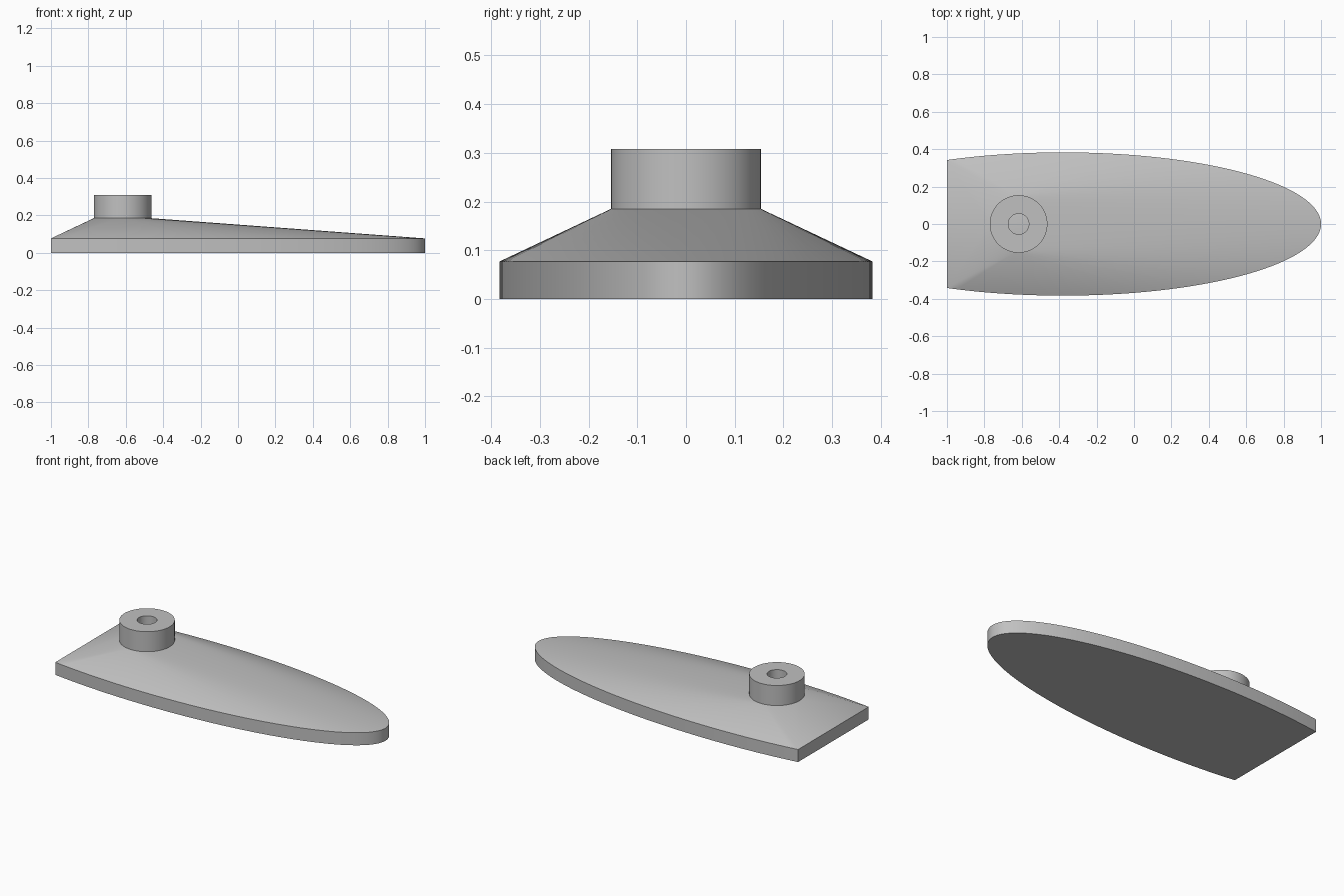
import bpy
import bmesh
from math import acos, cos, sin, pi, radians

cube = bpy.data.objects.get("Cube")
if cube:
    bpy.data.objects.remove(cube, do_unlink=True)

# Main dimensions
OVAL_X, OVAL_A, OVAL_B = -0.38, 1.38, 0.383
BACK_X = -1.0
EDGE_Z, SHOULDER_Z, TOP_Z = 0.077, 0.185, 0.308
BOSS_X, BOSS_R, HOLE_R = -0.617, 0.154, 0.055
SEGMENTS = 96

grey = bpy.data.materials.new("plain_grey")
grey.use_nodes = True
colour = (0.53, 0.53, 0.53, 1.0)
grey.diffuse_color = colour
grey.node_tree.nodes["Principled BSDF"].inputs["Base Color"].default_value = colour


def finish(name, bm):
    """Turn a bmesh into a shaded object."""
    bmesh.ops.recalc_face_normals(bm, faces=bm.faces)
    mesh = bpy.data.meshes.new(name)
    bm.to_mesh(mesh)
    bm.free()
    mesh.materials.append(grey)
    obj = bpy.data.objects.new(name, mesh)
    bpy.context.collection.objects.link(obj)
    bpy.ops.object.select_all(action="DESELECT")
    obj.select_set(True)
    bpy.context.view_layer.objects.active = obj
    bpy.ops.object.shade_smooth_by_angle(angle=radians(30))
    return obj


def circle(radius, z):
    return [(BOSS_X + radius * cos(2 * pi * i / SEGMENTS),
             radius * sin(2 * pi * i / SEGMENTS), z) for i in range(SEGMENTS)]


# Tapered base: hull of a truncated oval slab and the round shoulder
limit = acos((BACK_X - OVAL_X) / OVAL_A)
angles = [limit * (2 * i / SEGMENTS - 1) for i in range(SEGMENTS + 1)]
oval = [(OVAL_X + OVAL_A * cos(t), OVAL_B * sin(t)) for t in angles]

bm = bmesh.new()
for z in (0, EDGE_Z):
    for x, y in oval:
        bm.verts.new((x, y, z))
for point in circle(BOSS_R, SHOULDER_Z):
    bm.verts.new(point)
bmesh.ops.convex_hull(bm, input=bm.verts[:])
bmesh.ops.dissolve_limit(bm, angle_limit=radians(0.05),
                         verts=bm.verts[:], edges=bm.edges[:])
finish("tapered_base", bm)

# Round boss with a blind hole, floored by the base
bm = bmesh.new()
profile = [(BOSS_R, SHOULDER_Z), (BOSS_R, TOP_Z),
           (HOLE_R, TOP_Z), (HOLE_R, SHOULDER_Z)]
rings = [[bm.verts.new(p) for p in circle(r, z)] for r, z in profile]
for lower, upper in zip(rings, rings[1:] + rings[:1]):
    for i in range(SEGMENTS):
        j = (i + 1) % SEGMENTS
        bm.faces.new((lower[i], lower[j], upper[j], upper[i]))
# The underside ring rests on the base, so it is not needed
bmesh.ops.recalc_face_normals(bm, faces=bm.faces)
hidden = [f for f in bm.faces if f.normal.z < -0.9]
bmesh.ops.delete(bm, geom=hidden, context="FACES_ONLY")
finish("boss", bm)
